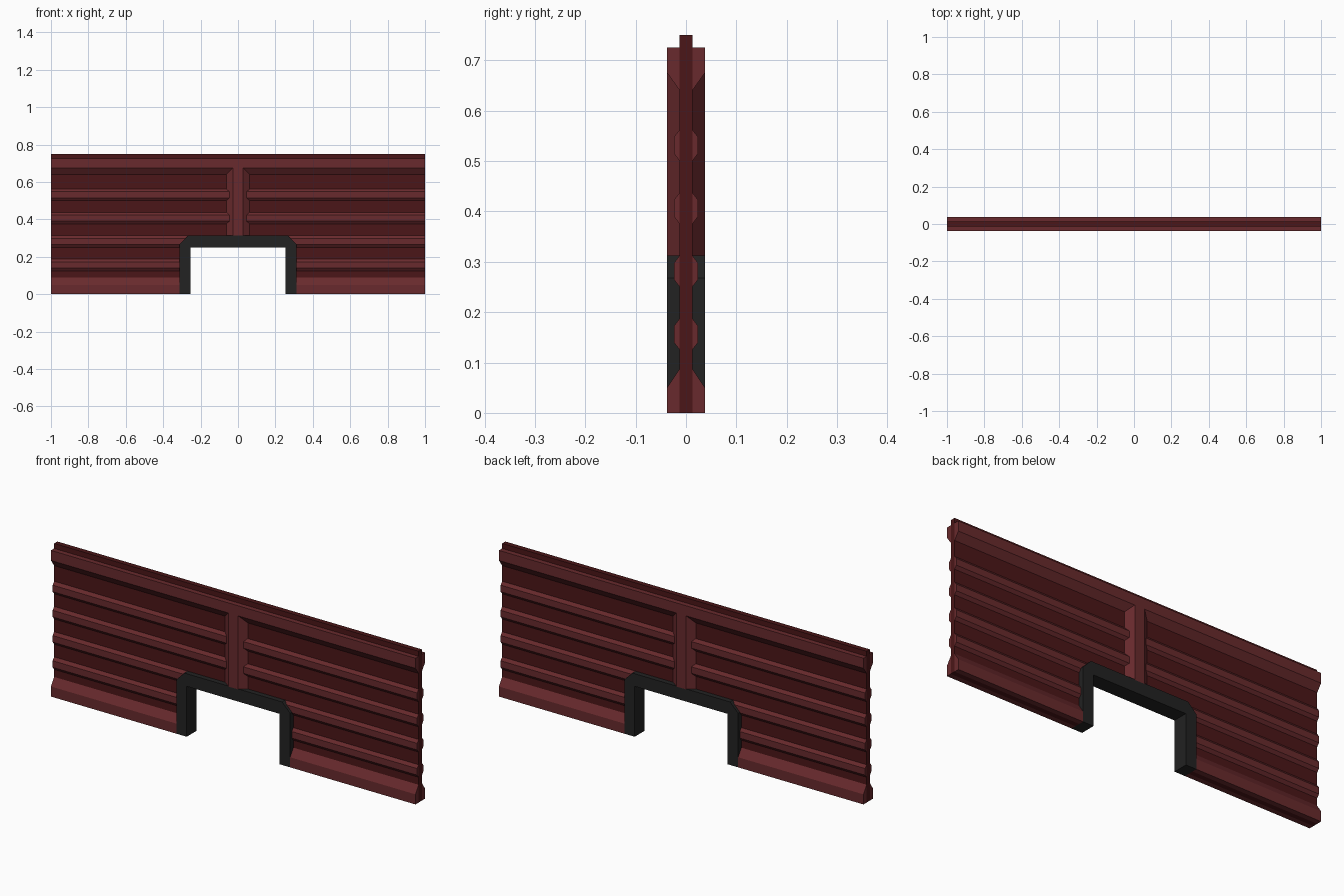
import bpy, bmesh

if "Cube" in bpy.data.objects:
    bpy.data.objects.remove(bpy.data.objects["Cube"])

CORE, RIB, RAIL = 0.0125, 0.024, 0.0375   # half thicknesses


def material(name, rgb):
    m = bpy.data.materials.new(name)
    m.diffuse_color = (*rgb, 1)
    m.use_nodes = True
    m.node_tree.nodes["Principled BSDF"].inputs["Base Color"].default_value = m.diffuse_color
    return m


dark_red = material("dark_red", (0.07, 0.008, 0.009))
red = material("red", (0.14, 0.023, 0.026))
black = material("black", (0.016, 0.016, 0.016))


def loft(name, a, b, mat, mirror=()):
    """Solid between two matching outlines, optionally mirrored in x / y."""
    bm = bmesh.new()
    va = [bm.verts.new(p) for p in a]
    vb = [bm.verts.new(p) for p in b]
    n = len(a)
    bm.faces.new(va)
    bm.faces.new(vb[::-1])
    for i in range(n):
        j = (i + 1) % n
        bm.faces.new((va[j], va[i], vb[i], vb[j]))
    bmesh.ops.recalc_face_normals(bm, faces=bm.faces)
    me = bpy.data.meshes.new(name)
    bm.to_mesh(me)
    bm.free()
    me.materials.append(mat)
    ob = bpy.data.objects.new(name, me)
    bpy.context.collection.objects.link(ob)
    if mirror:
        mod = ob.modifiers.new("mirror", "MIRROR")
        mod.use_axis = ("x" in mirror, "y" in mirror, False)
        mod.use_mirror_merge = False
    return ob


def slab(name, half, depth, mat):
    """Symmetric xz outline (right half given) extruded through y."""
    pts = half + [(-x, z) for x, z in reversed(half)]
    return loft(name, [(x, -depth, z) for x, z in pts],
                [(x, depth, z) for x, z in pts], mat)


def bar(name, yz, x0, mat, mirror):
    """yz profile run from x0 to the right-hand end."""
    return loft(name, [(x0, y, z) for y, z in yz],
                [(1, y, z) for y, z in yz], mat, mirror)


# Wall core with doorway notch
slab("wall_core", [(0.285, 0.28), (0.285, 0), (1, 0), (1, 0.75)], CORE, dark_red)

# Door frame with chamfered outer corners
slab("door_frame", [(0.255, 0.25), (0.255, 0), (0.3125, 0), (0.3125, 0.268),
                    (0.268, 0.3125)], RAIL, black)

# Top and bottom rails
bar("top_rail", [(-CORE, 0.64), (-RAIL, 0.675), (-RAIL, 0.725), (-CORE, 0.725)],
    -1, red, "y")
bar("bottom_rail", [(-CORE, 0), (-RAIL, 0), (-RAIL, 0.05), (-CORE, 0.088)],
    0.3125, red, "xy")

# Horizontal ribs, the lower ones stopping at the door frame
for i, z in enumerate((0.125, 0.25, 0.375, 0.5)):
    prof = [(-CORE, z), (-RIB, z + 0.015), (-RIB, z + 0.0475), (-CORE, z + 0.0625)]
    low = z < 0.3
    bar(f"rib_{i + 1}", prof, 0.262 if low else -1, red, "xy" if low else "y")

# Tapered centre post above the door
loft("centre_post",
     [(x, -CORE, z) for x, z in ((-.0625, .31), (.0625, .31), (.0625, .64), (-.0625, .64))],
     [(x, -RAIL, z) for x, z in ((-.027, .31), (.027, .31), (.027, .675), (-.027, .675))],
     red, "y")
